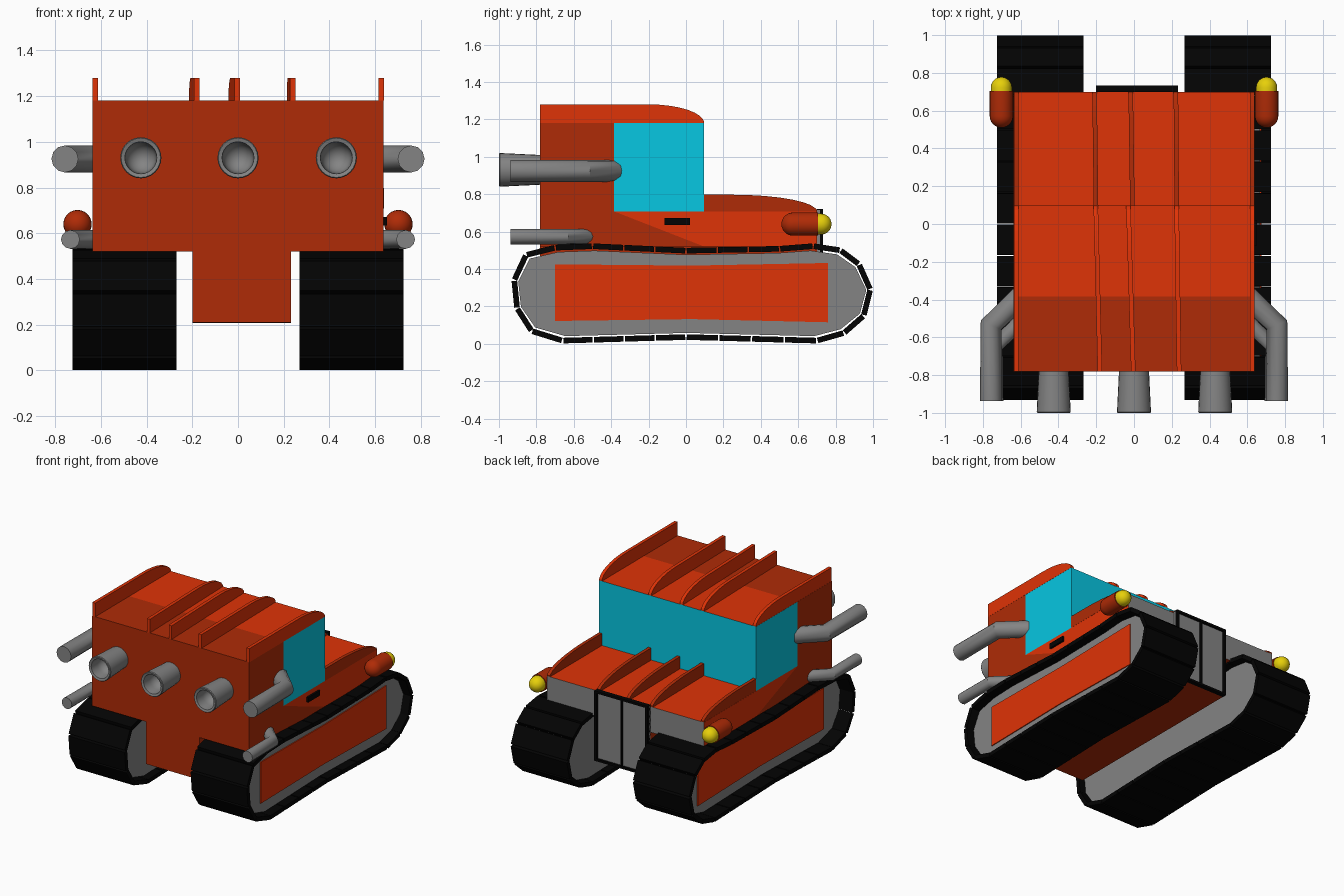
import bpy, bmesh, math
from mathutils import Vector

cube = bpy.data.objects.get("Cube")
if cube:
    bpy.data.objects.remove(cube)


def material(name, rgb):
    m = bpy.data.materials.new(name)
    m.use_nodes = True
    m.diffuse_color = (*rgb, 1)
    m.node_tree.nodes["Principled BSDF"].inputs["Base Color"].default_value = (*rgb, 1)
    return m


RED = material("bright red paint", (0.74, 0.033, 0.002))
DARK_RED = material("dark red paint", (0.43, 0.024, 0.002))
GREY = material("grey metal", (0.23, 0.23, 0.23))
BLACK = material("black rubber", (0.001, 0.001, 0.001))
CYAN = material("cyan glass", (0.002, 0.57, 0.76))
YELLOW = material("yellow lamp", (0.8, 0.63, 0.003))


def finish(bm, name, *mats, smooth=False):
    bmesh.ops.recalc_face_normals(bm, faces=bm.faces)
    me = bpy.data.meshes.new(name)
    bm.to_mesh(me)
    bm.free()
    ob = bpy.data.objects.new(name, me)
    bpy.context.collection.objects.link(ob)
    for m in mats:
        me.materials.append(m)
    if smooth:
        bpy.ops.object.select_all(action='DESELECT')
        ob.select_set(True)
        bpy.context.view_layer.objects.active = ob
        bpy.ops.object.shade_smooth_by_angle(angle=math.radians(40))
    return ob


def prism(bm, outline, x0, x1, skew=0):
    """Extrude a (y, z) outline from x0 to x1; skew shifts x along y."""
    a, b = ([bm.verts.new((x + skew * y, y, z)) for y, z in outline] for x in (x0, x1))
    bm.faces.new(a)
    bm.faces.new(b[::-1])
    for i in range(len(a)):
        j = (i + 1) % len(a)
        bm.faces.new((a[i], b[i], b[j], a[j]))


def add_box(bm, x, y, z):
    prism(bm, [(y[0], z[0]), (y[1], z[0]), (y[1], z[1]), (y[0], z[1])], *x)


def box(name, x, y, z, mat):
    bm = bmesh.new()
    add_box(bm, x, y, z)
    return finish(bm, name, mat)


def lathe(name, profile, x, z, mat, steps=24):
    """Turn a (radius, y) profile around an axis parallel to y."""
    bm = bmesh.new()
    vs = [bm.verts.new((x + r, y, z)) for r, y in profile]
    es = [bm.edges.new(p) for p in zip(vs, vs[1:])]
    bmesh.ops.spin(bm, geom=vs + es, cent=(x, 0, z), axis=(0, 1, 0),
                   angle=math.tau, steps=steps)
    bmesh.ops.remove_doubles(bm, verts=bm.verts, dist=0.0005)
    return finish(bm, name, mat, smooth=True)


def pipe(name, points, radius, mat):
    cu = bpy.data.curves.new(name, 'CURVE')
    cu.dimensions = '3D'
    cu.bevel_depth, cu.bevel_resolution, cu.use_fill_caps = radius, 4, True
    sp = cu.splines.new('POLY')
    sp.points.add(len(points) - 1)
    for p, co in zip(sp.points, points):
        p.co = (*co, 1)
    tmp = bpy.data.objects.new(name + "_path", cu)
    bpy.context.collection.objects.link(tmp)
    bm = bmesh.new()
    bm.from_mesh(tmp.evaluated_get(bpy.context.evaluated_depsgraph_get()).to_mesh())
    bpy.data.objects.remove(tmp)
    return finish(bm, name, mat, smooth=True)


# Body with cab, glass, grey nose and a two-tone red, coloured by position
REAR, SPLIT, CAB, NOSE = -0.78, -0.385, 0.097, 0.70
BASE, HOOD, ROOF = 0.52, 0.708, 1.18
slant_co, slant_no = Vector((0, SPLIT, HOOD)), Vector((0, HOOD - BASE, CAB - SPLIT))
bm = bmesh.new()
prism(bm, [(REAR, BASE), (NOSE, BASE), (NOSE, HOOD), (CAB, HOOD), (CAB, ROOF), (REAR, ROOF)],
      -0.637, 0.637)
for co, no in (((0, 0, HOOD), (0, 0, 1)), ((0, SPLIT, 0), (0, 1, 0)), (slant_co, slant_no)):
    bmesh.ops.bisect_plane(bm, geom=bm.verts[:] + bm.edges[:] + bm.faces[:],
                           plane_co=co, plane_no=no)
for f in bm.faces:
    c = f.calc_center_median()
    ahead = c.y > SPLIT + 0.005
    if abs(f.normal.z) > 0.5:
        f.material_index = 1 if ahead and c.z > BASE + 0.01 else 0
    elif c.z > HOOD + 0.01:
        f.material_index = 2 if ahead else 0
    elif c.y > NOSE - 0.01:
        f.material_index = 3
    elif (c - slant_co).dot(slant_no) > 0 and ahead:
        f.material_index = 1
finish(bm, "body", DARK_RED, RED, CYAN, GREY)

# Lower hull between the tracks
HULL = (-0.2, 0.232)
box("lower_hull", HULL, (REAR, NOSE), (0.21, BASE + 0.01), DARK_RED)

# Nose grille: raised black bars around two grey panels
box("grille_panels", HULL, (NOSE, 0.716), (0.21, 0.715), GREY)
bm = bmesh.new()
for x in (HULL[0], 0.01, HULL[1] - 0.018):
    add_box(bm, (x, x + (0.01 if x == 0.01 else 0.018)), (NOSE, 0.733), (0.21, 0.722))
for z in (0.208, 0.706):
    add_box(bm, HULL, (NOSE, 0.733), (z, z + 0.016))
finish(bm, "grille_bars", BLACK)


# Roof and hood fins: flat run, then a curve down to the front edge
def fin_outline(back, bend, front, low, high):
    curve = [(bend + (front - bend) * math.sin(t), low + (high - low) * math.cos(t))
             for t in (math.pi / 2 * i / 8 for i in range(8))]
    return [(back, low), (back, high)] + curve + [(front, low + 0.008), (front, low)]


roof_fin = fin_outline(REAR, -0.2, CAB, ROOF, 1.28)
hood_fin = fin_outline(CAB, 0.25, NOSE, HOOD, 0.797)
for i, (x, lean) in enumerate(((-0.624, 0), (-0.2, -0.025), (-0.027, -0.03),
                               (0.227, -0.015), (0.626, 0))):
    for name, outline, skew, dx, mat in (
            ("roof_fin", roof_fin, lean, 0, RED),
            ("hood_fin", hood_fin, lean / 2, 0.02 if i == 2 else 0, DARK_RED)):
        bm = bmesh.new()
        prism(bm, outline, x + dx - 0.012, x + dx + 0.012, skew)
        finish(bm, f"{name}_{i + 1}", mat)

# Rear exhausts: slightly tapered tubes with a rounded cup inside
quarter = [math.pi / 2 * i / 6 for i in range(7)]
for side, x in (("right", -0.425), ("middle", 0), ("left", 0.43)):
    lathe(f"exhaust_{side}", [(0.079, -0.77), (0.09, -0.995), (0.086, -1.0), (0.07, -0.995)]
          + [(0.066 * math.cos(t), -0.93 + 0.07 * math.sin(t)) for t in quarter],
          x, 0.93, GREY)

# Track loop in (y, z), long runs divided into equal links
corners = [(-0.66, 0.017), (0, 0.036), (0.70, 0.017), (0.845, 0.058), (0.95, 0.15),
           (0.985, 0.29), (0.925, 0.425), (0.825, 0.5), (0.68, 0.522), (0.5, 0.508),
           (0, 0.498), (-0.5, 0.522), (-0.7, 0.514), (-0.855, 0.475), (-0.918, 0.34),
           (-0.903, 0.19), (-0.825, 0.068)]
loop = []
for a, b in zip(corners, corners[1:] + corners[:1]):
    a, b = Vector(a), Vector(b)
    n = max(1, round((b - a).length / 0.165))
    loop += [a.lerp(b, k / n) for k in range(n)]
core = [(0.03 + (y - 0.03) * 0.978, 0.27 + (z - 0.27) * 0.905) for y, z in loop]

for side, s, face in (("left", 1, 0.668), ("right", -1, 0.622)):
    # Track links
    bm = bmesh.new()
    for a, b in zip(loop, loop[1:] + loop[:1]):
        d = (b - a).normalized()
        n = Vector((d.y, -d.x)) * 0.015
        a, b = a + d * 0.004, b - d * 0.004
        prism(bm, [a + n, b + n, b - n, a - n], s * 0.268, s * 0.724)
    finish(bm, f"track_links_{side}", BLACK)

    # Track core set in from the link ends, with its red side panel
    bm = bmesh.new()
    prism(bm, core, s * 0.313, s * face)
    finish(bm, f"track_core_{side}", GREY)
    bm = bmesh.new()
    prism(bm, [(-0.7, 0.122), (0.03, 0.132), (0.76, 0.115), (0.76, 0.432),
               (0.03, 0.418), (-0.7, 0.425)], s * (face - 0.002), s * (face + 0.007))
    finish(bm, f"track_panel_{side}", RED)

    # Bent side pipes
    for name, x, z, r, bend in (("upper_pipe", 0.757, 0.925, 0.059, -0.535),
                                ("lower_pipe", 0.733, 0.573, 0.041, -0.645)):
        pipe(f"{name}_{side}", [(s * x, -0.938, z), (s * x, bend, z),
                                (s * 0.6, bend + (x - 0.6) * 0.95, z)], r, GREY)

    # Headlights: rounded dark red housing, yellow dome
    lathe(f"headlight_housing_{side}",
          [(0.062 * math.sin(t), 0.572 - 0.062 * math.cos(t)) for t in quarter]
          + [(0.062, 0.705), (0, 0.705)], s * 0.702, 0.64, DARK_RED)
    lathe(f"headlight_lamp_{side}",
          [(0, 0.70), (0.056, 0.70)]
          + [(0.056 * math.cos(t), 0.722 + 0.056 * math.sin(t)) for t in quarter],
          s * 0.702, 0.64, YELLOW)

# Door handle on the left side
box("door_handle", (0.63, 0.652), (-0.115, 0.022), (0.635, 0.672), BLACK)
